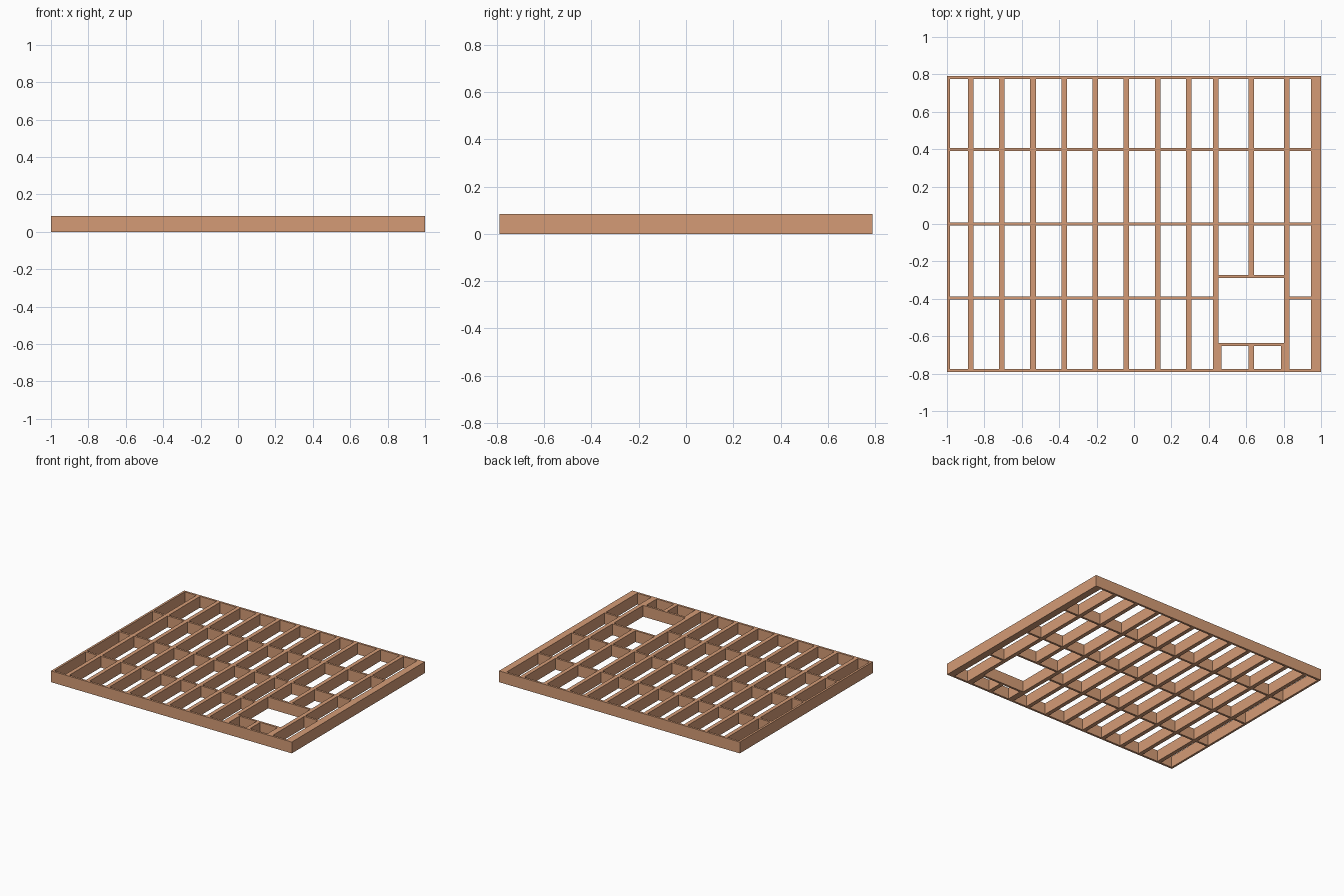
import bpy, bmesh

if "Cube" in bpy.data.objects:
    bpy.data.objects.remove(bpy.data.objects["Cube"])

H = 0.085      # frame depth
T = 0.016      # single board thickness
X, Y = 1.0, 0.79

wood = bpy.data.materials.new("timber")
wood.diffuse_color = (0.66, 0.33, 0.18, 1)
wood.use_nodes = True
wood.node_tree.nodes["Principled BSDF"].inputs["Base Color"].default_value = wood.diffuse_color


def board(name, x0, x1, y0, y1):
    """Solid timber standing on the ground, given by its plan extents."""
    bm = bmesh.new()
    bmesh.ops.create_cube(bm, size=1)
    for v in bm.verts:
        v.co.x = x1 if v.co.x > 0 else x0
        v.co.y = y1 if v.co.y > 0 else y0
        v.co.z = H if v.co.z > 0 else 0
    me = bpy.data.meshes.new(name)
    bm.to_mesh(me)
    bm.free()
    me.materials.append(wood)
    ob = bpy.data.objects.new(name, me)
    bpy.context.collection.objects.link(ob)
    return ob


# Perimeter rim boards
yi, xi = Y - T, X - T
board("front_rim", -X, X, -Y, -yi)
board("back_rim", -X, X, yi, Y)
board("left_rim", -X, -xi, -yi, yi)
board("right_rim", xi, X, -yi, yi)

# Joists running front to back; the one at 0.627 is cut by the opening
W = 0.03
centres = [-0.873 + 0.1665 * i for i in range(8)] + [0.437, 0.627, 0.817]
spans = [(c - W / 2, c + W / 2) for c in centres] + [(0.947, xi)]
cut = 9
open_front, open_back = -0.645, -0.28
for i, (a, b) in enumerate(spans):
    if i == cut:
        board("tail_joist_back", a, b, open_back + T / 2, yi)
        board("tail_joist_front", a, b, -yi, open_front - T / 2)
    else:
        board(f"joist_{i + 1}", a, b, -yi, yi)

# Headers closing the opening, and packers beside its trimmers
left, right = spans[8][1], spans[10][0]
for name, y in (("front_header", open_front), ("back_header", open_back)):
    board(name, left, right, y - T / 2, y + T / 2)
board("left_packer", left, left + T, -yi, open_front - T / 2)
board("right_packer", right - T, right, -yi, open_front - T / 2)

# Rows of blocking between neighbouring joists, left out at the opening
edges = [(-X, -xi)] + spans
for row, y in enumerate((-0.395, 0.0, 0.397)):
    for i in range(len(edges) - 1):
        if row == 0 and i in (cut, cut + 1):
            continue
        a, b = edges[i][1], edges[i + 1][0]
        board(f"blocking_{row + 1}_{i + 1}", a, b, y - T / 2, y + T / 2)
